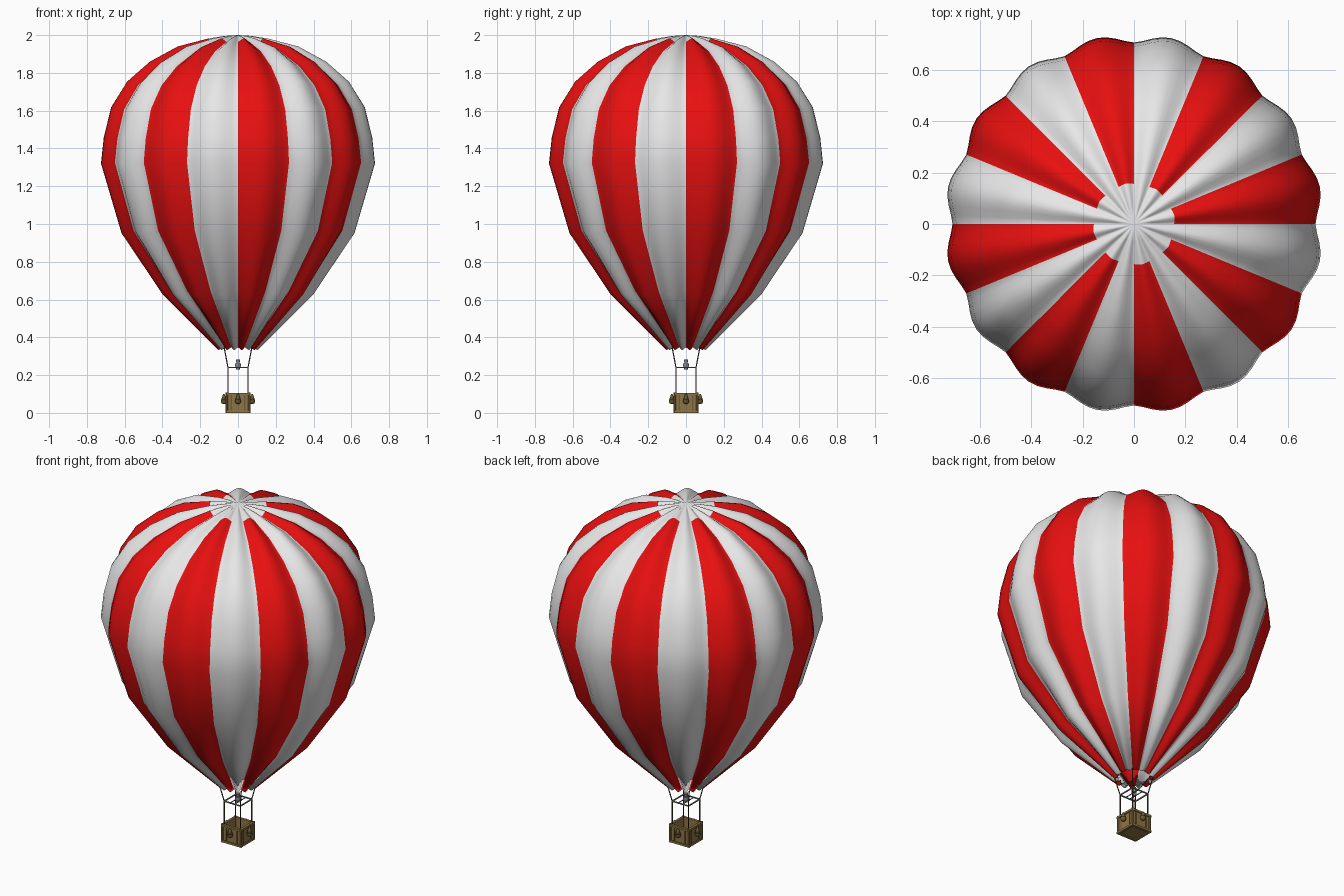
import bpy, bmesh, math
from mathutils import Vector

cube = bpy.data.objects.get("Cube")
if cube:
    bpy.data.objects.remove(cube, do_unlink=True)


def material(name, r, g, b):
    m = bpy.data.materials.new(name)
    m.use_nodes = True
    m.diffuse_color = (r, g, b, 1)
    m.node_tree.nodes["Principled BSDF"].inputs["Base Color"].default_value = (r, g, b, 1)
    return m


white = material("white_fabric", 0.8, 0.8, 0.8)
red = material("red_fabric", 0.8, 0.005, 0.005)
wicker = material("wicker", 0.27, 0.18, 0.06)
trim = material("dark_wicker", 0.16, 0.105, 0.035)
rope = material("rope", 0.07, 0.05, 0.025)
metal = material("grey_metal", 0.25, 0.25, 0.27)


def finish(bm, name, mats, smooth=False):
    bmesh.ops.recalc_face_normals(bm, faces=bm.faces)
    me = bpy.data.meshes.new(name)
    bm.to_mesh(me)
    bm.free()
    for m in mats:
        me.materials.append(m)
    if smooth:
        me.polygons.foreach_set("use_smooth", [True] * len(me.polygons))
    ob = bpy.data.objects.new(name, me)
    bpy.context.collection.objects.link(ob)
    return ob


def add_box(bm, center, size):
    verts = bmesh.ops.create_cube(bm, size=1)["verts"]
    bmesh.ops.scale(bm, vec=size, verts=verts)
    bmesh.ops.translate(bm, vec=center, verts=verts)


def add_rod(bm, a, b, r1, r2=None, sides=8):
    a, b = Vector(a), Vector(b)
    d = b - a
    verts = bmesh.ops.create_cone(bm, cap_ends=True, segments=sides, radius1=r1,
                                  radius2=r1 if r2 is None else r2, depth=d.length)["verts"]
    bmesh.ops.rotate(bm, matrix=d.to_track_quat("Z", "Y").to_matrix(), verts=verts)
    bmesh.ops.translate(bm, vec=(a + b) / 2, verts=verts)


# Envelope: sixteen puffed gores swept along one profile (radius, height, puff)
GORES, STEPS = 16, 8
profile = [(0.09, 0.34, 0.016), (0.107, 0.333, 0.02), (0.405, 0.625, 0.032),
           (0.627, 0.95, 0.032), (0.737, 1.32, 0.032), (0.722, 1.46, 0.032),
           (0.682, 1.62, 0.032), (0.597, 1.755, 0.032), (0.475, 1.86, 0.03),
           (0.325, 1.94, 0.027), (0.16, 1.982, 0.018), (0.07, 1.996, 0.008)]
bm = bmesh.new()
rings = []
for i, (r, z, puff) in enumerate(profile):
    lo, hi = profile[max(i - 1, 1)], profile[min(max(i + 1, 2), len(profile) - 1)]
    normal = Vector((hi[1] - lo[1], lo[0] - hi[0])).normalized()
    ring = []
    for k in range(GORES * STEPS):
        a = math.tau * k / (GORES * STEPS)
        dip = puff * (1 - math.sin(math.pi * (k % STEPS) / STEPS) ** 1.6)
        rr, zz = r - dip * normal.x, z - dip * normal.y
        ring.append(bm.verts.new((rr * math.cos(a), rr * math.sin(a), zz)))
    rings.append(ring)
n = GORES * STEPS
for j in range(len(rings) - 1):
    for k in range(n):
        f = bm.faces.new((rings[j][k], rings[j][(k + 1) % n],
                          rings[j + 1][(k + 1) % n], rings[j + 1][k]))
        is_red = (k // STEPS) % 2 == 0 and j < len(rings) - 2
        f.material_index = 1 if is_red else 0
crown = bm.verts.new((0, 0, 2.0))
for k in range(n):
    bm.faces.new((rings[-1][k], rings[-1][(k + 1) % n], crown))
finish(bm, "envelope", [white, red], smooth=True)

corners = [(1, 1), (-1, 1), (-1, -1), (1, -1)]

# Ropes from the basket corners up to the mouth
bm = bmesh.new()
for sx, sy in corners:
    add_rod(bm, (sx * 0.053, sy * 0.053, 0.02), (sx * 0.053, sy * 0.053, 0.24), 0.0035)
    add_rod(bm, (sx * 0.053, sy * 0.053, 0.24), (sx * 0.073, sy * 0.073, 0.345), 0.003)
finish(bm, "suspension_ropes", [rope])

# Burner frame
bm = bmesh.new()
for s in (-1, 1):
    add_box(bm, (0, s * 0.053, 0.24), (0.112, 0.006, 0.006))
    add_box(bm, (s * 0.053, 0, 0.24), (0.006, 0.112, 0.006))
    add_box(bm, (s * 0.014, 0, 0.24), (0.004, 0.106, 0.004))
finish(bm, "burner_frame", [metal])

# Burner
bm = bmesh.new()
add_rod(bm, (0, 0, 0.23), (0, 0, 0.245), 0.009, 0.014, 12)
add_rod(bm, (0, 0, 0.245), (0, 0, 0.262), 0.015, 0.015, 12)
add_rod(bm, (0, 0, 0.262), (0, 0, 0.282), 0.008, 0.012, 12)
finish(bm, "burner", [metal])

# Basket: floor and four walls, open on top
bm = bmesh.new()
add_box(bm, (0, 0, 0.012), (0.12, 0.12, 0.012))
for s in (-1, 1):
    add_box(bm, (0, s * 0.056, 0.054), (0.12, 0.008, 0.09))
    add_box(bm, (s * 0.056, 0, 0.054), (0.008, 0.104, 0.09))
finish(bm, "basket", [wicker])

# Rim, base rail and corner posts
bm = bmesh.new()
for z in (0.006, 0.1):
    for s in (-1, 1):
        add_box(bm, (0, s * 0.059, z), (0.132, 0.014, 0.012))
        add_box(bm, (s * 0.059, 0, z), (0.014, 0.104, 0.012))
for sx, sy in corners:
    add_rod(bm, (sx * 0.06, sy * 0.06, 0), (sx * 0.06, sy * 0.06, 0.108), 0.007)
finish(bm, "basket_trim", [wicker])

# Upright slats on each wall
bm = bmesh.new()
for s in (-1, 1):
    for t in (-0.035, 0.035):
        add_box(bm, (t, s * 0.061, 0.053), (0.007, 0.004, 0.084))
        add_box(bm, (s * 0.061, t, 0.053), (0.004, 0.007, 0.084))
finish(bm, "basket_slats", [trim])

# Teardrop sandbags hung on each wall
bm = bmesh.new()
for x, y in ((1, 0), (-1, 0), (0, 1), (0, -1)):
    p = Vector((x, y, 0)) * 0.075
    verts = bmesh.ops.create_uvsphere(bm, u_segments=12, v_segments=8, radius=0.016)["verts"]
    bmesh.ops.translate(bm, vec=p + Vector((0, 0, 0.062)), verts=verts)
    add_rod(bm, p + Vector((0, 0, 0.068)), p + Vector((0, 0, 0.1)), 0.015, 0.004, 12)
finish(bm, "sandbags", [trim], smooth=True)
